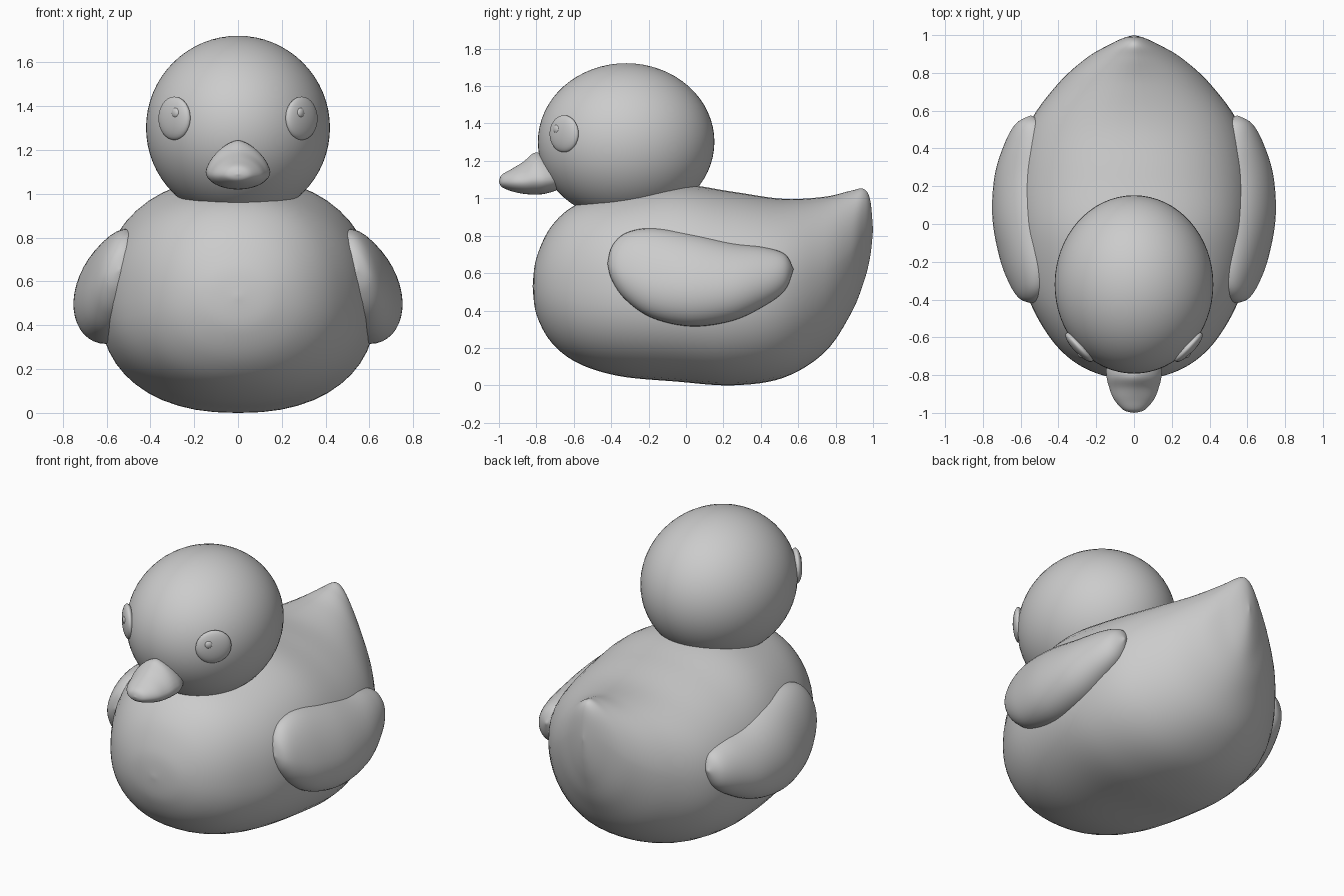
import bpy, bmesh, math
from mathutils import Vector, Matrix

grey = bpy.data.materials.new("light grey")
grey.diffuse_color = (0.6, 0.6, 0.6, 1)


def finish(name, bm):
    bmesh.ops.recalc_face_normals(bm, faces=bm.faces)
    for f in bm.faces:
        f.smooth = True
    me = bpy.data.meshes.new(name)
    bm.to_mesh(me)
    bm.free()
    me.materials.append(grey)
    ob = bpy.data.objects.new(name, me)
    bpy.context.collection.objects.link(ob)
    return ob


def spline(rows, steps):
    """Smooth curve through all rows (Catmull-Rom)."""
    out = []
    for i in range(len(rows) - 1):
        p = [Vector(rows[min(max(k, 0), len(rows) - 1)]) for k in range(i - 1, i + 3)]
        for s in range(steps):
            t = s / steps
            out.append(0.5 * (2 * p[1] + (p[2] - p[0]) * t
                       + (2 * p[0] - 5 * p[1] + 4 * p[2] - p[3]) * t * t
                       + (3 * p[1] - p[0] - 3 * p[2] + p[3]) * t ** 3))
    return out + [Vector(rows[-1])]


def loft(name, rows, x0=0.0, lean=0.0, side=1, seg=48, steps=6):
    """Rows: y, bottom z, widest z, top z, half width, upper and lower roundness.
    The first and last rows are the end points."""
    bm = bmesh.new()
    rings = []
    for y, zb, zm, zt, w, nu, nl in spline(rows, steps)[1:-1]:
        ring = []
        for k in range(seg):
            a = math.tau * k / seg
            c, s = math.cos(a), math.sin(a)
            n, h = (nu, zt - zm) if s >= 0 else (nl, zm - zb)
            x = math.copysign(abs(c) ** (2 / n), c) * max(w, 0.001)
            z = zm + math.copysign(abs(s) ** (2 / n), s) * max(h, 0.001)
            ring.append(bm.verts.new((side * (x0 + x - lean * (z - 0.58)), y, z)))
        rings.append(ring)
    for a, b in zip(rings, rings[1:]):
        for k in range(seg):
            j = (k + 1) % seg
            bm.faces.new((a[k], a[j], b[j], b[k]))
    for ring, row in ((rings[0], rows[0]), (rings[-1], rows[-1])):
        z = row[2]
        tip = bm.verts.new((side * (x0 - lean * (z - 0.58)), row[0], z))
        for k in range(seg):
            bm.faces.new((ring[k], ring[(k + 1) % seg], tip))
    return finish(name, bm)


def ellipsoid(name, centre, radii, turn=0.0, seg=48):
    bm = bmesh.new()
    bmesh.ops.create_uvsphere(bm, u_segments=seg, v_segments=seg // 2, radius=1)
    bm.transform(Matrix.Translation(centre) @ Matrix.Rotation(turn, 4, 'Z')
                 @ Matrix.Diagonal((*radii, 1)))
    return finish(name, bm)


# Body with raised tail
loft("body", [
    (-0.82, 0.53, 0.53, 0.53, 0.0, 2.1, 2.1),
    (-0.80, 0.38, 0.53, 0.68, 0.17, 2.1, 2.1),
    (-0.72, 0.23, 0.52, 0.85, 0.33, 2.1, 2.1),
    (-0.58, 0.12, 0.51, 0.97, 0.46, 2.2, 2.2),
    (-0.36, 0.05, 0.50, 1.03, 0.57, 2.3, 2.2),
    (-0.05, 0.02, 0.50, 1.075, 0.625, 2.3, 2.3),
    (0.25, 0.0, 0.50, 1.035, 0.625, 2.2, 2.3),
    (0.52, 0.04, 0.53, 0.997, 0.56, 2.1, 2.2),
    (0.74, 0.175, 0.60, 1.008, 0.405, 1.9, 2.1),
    (0.88, 0.38, 0.70, 1.04, 0.25, 1.7, 2.0),
    (0.95, 0.55, 0.80, 1.05, 0.13, 1.7, 2.0),
    (0.985, 0.69, 0.84, 0.99, 0.055, 1.9, 2.0),
    (1.0, 0.83, 0.83, 0.83, 0.0, 2.0, 2.0)])

# Head
ellipsoid("head", (0, -0.32, 1.302), (0.42, 0.472, 0.42), seg=64)

# Beak
loft("beak", [
    (-1.0, 1.09, 1.09, 1.09, 0.0, 2.0, 2.0),
    (-0.985, 1.06, 1.088, 1.125, 0.055, 2.0, 2.0),
    (-0.93, 1.037, 1.088, 1.158, 0.105, 1.8, 2.0),
    (-0.87, 1.024, 1.09, 1.195, 0.13, 1.6, 2.0),
    (-0.81, 1.02, 1.10, 1.243, 0.145, 1.55, 2.0),
    (-0.75, 1.025, 1.10, 1.23, 0.143, 1.6, 2.0),
    (-0.68, 1.05, 1.10, 1.17, 0.10, 2.0, 2.0),
    (-0.64, 1.10, 1.10, 1.10, 0.0, 2.0, 2.0)], seg=32, steps=5)

# Wings, eyes and eye glints on both sides
for side, label in ((1, "left"), (-1, "right")):
    loft(label + "_wing", [
        (-0.42, 0.65, 0.65, 0.65, 0.0, 2.0, 2.0),
        (-0.395, 0.56, 0.64, 0.745, 0.06, 2.0, 2.0),
        (-0.32, 0.455, 0.61, 0.815, 0.105, 2.0, 2.0),
        (-0.18, 0.36, 0.57, 0.84, 0.15, 2.0, 2.0),
        (0.03, 0.315, 0.55, 0.812, 0.185, 2.0, 2.0),
        (0.25, 0.345, 0.55, 0.763, 0.175, 2.0, 2.0),
        (0.42, 0.425, 0.58, 0.738, 0.13, 2.0, 2.0),
        (0.53, 0.51, 0.61, 0.70, 0.075, 2.0, 2.0),
        (0.575, 0.62, 0.62, 0.62, 0.0, 2.0, 2.0)],
        x0=0.555, lean=0.18, side=side, seg=40)
    turn = side * math.radians(47)
    ellipsoid(label + "_eye", (side * 0.29, -0.652, 1.345), (0.102, 0.032, 0.099), turn, 32)
    ellipsoid(label + "_eye_glint", (side * 0.284, -0.69, 1.37), (0.024, 0.014, 0.024), turn, 16)
